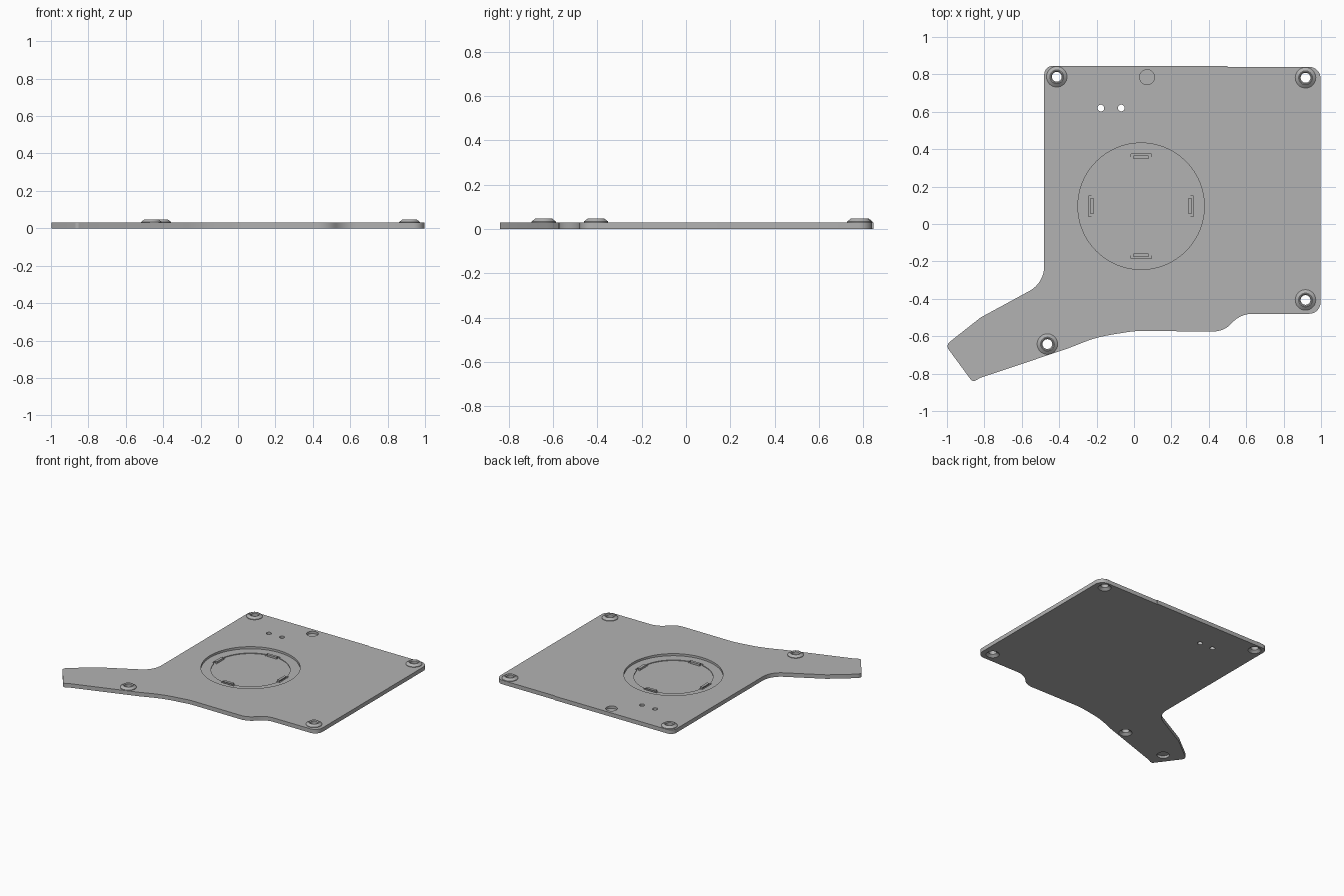
import bpy, bmesh, math
from mathutils import Matrix, Vector

cube = bpy.data.objects.get("Cube")
if cube:
    bpy.data.objects.remove(cube, do_unlink=True)

TOP = 0.03
grey = bpy.data.materials.new("light grey")
grey.use_nodes = True
grey.diffuse_color = (0.45, 0.45, 0.45, 1)
grey.node_tree.nodes["Principled BSDF"].inputs["Base Color"].default_value = (0.45, 0.45, 0.45, 1)


def make(name, bm):
    bmesh.ops.recalc_face_normals(bm, faces=bm.faces)
    mesh = bpy.data.meshes.new(name)
    bm.to_mesh(mesh)
    bm.free()
    mesh.materials.append(grey)
    obj = bpy.data.objects.new(name, mesh)
    bpy.context.collection.objects.link(obj)
    return obj


def activate(obj):
    bpy.ops.object.select_all(action='DESELECT')
    obj.select_set(True)
    bpy.context.view_layer.objects.active = obj


def smooth(obj):
    activate(obj)
    bpy.ops.object.shade_smooth_by_angle(angle=math.radians(30))


def frustum(name, x, y, z0, z1, r0, r1, sides=48):
    bm = bmesh.new()
    bmesh.ops.create_cone(bm, cap_ends=True, segments=sides, radius1=r0, radius2=r1, depth=z1 - z0,
                          matrix=Matrix.Translation((x, y, (z0 + z1) / 2)))
    return make(name, bm)


def box(name, x, y, z0, z1, sx, sy):
    bm = bmesh.new()
    bmesh.ops.create_cube(bm, size=1, matrix=Matrix.Translation((x, y, (z0 + z1) / 2))
                          @ Matrix.Diagonal((sx, sy, z1 - z0, 1)))
    return make(name, bm)


def cut(target, cutter):
    cutter.hide_render = True
    mod = target.modifiers.new("cut", 'BOOLEAN')
    mod.operation, mod.solver, mod.object = 'DIFFERENCE', 'EXACT', cutter
    activate(target)
    bpy.ops.object.modifier_apply(modifier=mod.name)
    bpy.data.objects.remove(cutter, do_unlink=True)


# Plate outline: x, y and corner rounding radius
outline = [(-0.48, 0.845, 0.045), (0.5, 0.845, 0), (0.5, 0.84, 0), (0.997, 0.84, 0.06),
           (0.997, -0.48, 0.06), (0.57, -0.48, 0.17), (0.48, -0.575, 0.13), (0.0, -0.572, 0.5),
           (-0.2, -0.605, 0.7), (-0.355, -0.666, 0), (-0.82, -0.822, 0), (-0.863, -0.845, 0.02),
           (-1.008, -0.648, 0.03), (-0.82, -0.50, 0.1), (-0.48, -0.315, 0.15)]


def rounded(points, steps=8):
    result = []
    for i, (x, y, r) in enumerate(points):
        p = Vector((x, y))
        a = Vector(points[i - 1][:2]) - p
        b = Vector(points[(i + 1) % len(points)][:2]) - p
        if r == 0:
            result.append(p)
            continue
        half = a.angle(b) / 2
        reach = min(r / math.tan(half), a.length * 0.49, b.length * 0.49)
        pa, pb = p + a.normalized() * reach, p + b.normalized() * reach
        centre = p + (a.normalized() + b.normalized()).normalized() * reach / math.cos(half)
        rad = (pa - centre).length
        for k in range(steps + 1):
            d = (pa - centre).normalized().slerp((pb - centre).normalized(), k / steps)
            result.append(centre + d * rad)
    return result


bm = bmesh.new()
face = bm.faces.new([bm.verts.new((p.x, p.y, 0)) for p in rounded(outline)])
extruded = bmesh.ops.extrude_face_region(bm, geom=[face])
bmesh.ops.translate(bm, vec=(0, 0, TOP), verts=[v for v in extruded["geom"] if isinstance(v, bmesh.types.BMVert)])
plate = make("base_plate", bm)

# Round stepped recess with four clip pockets
CX, CY, FLOOR = 0.038, 0.095, 0.014
cut(plate, frustum("recess_cutter", CX, CY, FLOOR, 0.1, 0.338, 0.338, 96))
cut(plate, frustum("inner_cutter", CX, CY, 0.009, 0.1, 0.27, 0.27, 96))
for i in range(4):
    dx, dy = round(math.cos(i * math.pi / 2)), round(math.sin(i * math.pi / 2))
    sx, sy = (0.03, 0.11) if dx else (0.11, 0.03)
    cut(plate, box("pocket_cutter", CX + dx * 0.265, CY + dy * 0.265, 0.005, 0.1, sx, sy))
    # Raised spring clip: a post with a small lip
    sx, sy = (0.012, 0.08) if dx else (0.08, 0.012)
    box("clip_post_%d" % i, CX + dx * 0.258, CY + dy * 0.258, 0.004, 0.022, sx, sy)
    box("clip_lip_%d" % i, CX + dx * 0.266, CY + dy * 0.266, 0.016, 0.022, sx, sy)

# Magnet pockets: one on top, one under the arm
cut(plate, frustum("top_pocket_cutter", 0.07, 0.785, 0.012, 0.1, 0.04, 0.04))
cut(plate, frustum("arm_pocket_cutter", -0.855, -0.71, -0.1, 0.018, 0.042, 0.042))

# Two small through holes
for x in (-0.177, -0.068):
    cut(plate, frustum("hole_cutter", x, 0.62, -0.1, 0.1, 0.018, 0.018, 24))

# Screw bosses with through holes, countersunk underneath
profile = [(0.026, TOP), (0.055, TOP), (0.055, 0.034), (0.037, 0.048), (0.032, 0.048), (0.026, 0.042)]
for i, (x, y) in enumerate([(-0.413, 0.787), (0.917, 0.782), (0.917, -0.406), (-0.463, -0.642)]):
    cut(plate, frustum("screw_cutter", x, y, -0.1, 0.1, 0.026, 0.026, 32))
    cut(plate, frustum("sink_cutter", x, y, -0.004, 0.016, 0.05, 0.026, 32))
    bm = bmesh.new()
    ring = [bm.verts.new((r, 0, z)) for r, z in profile]
    edges = [bm.edges.new((ring[k - 1], ring[k])) for k in range(len(ring))]
    bmesh.ops.spin(bm, geom=ring + edges, cent=(0, 0, 0), axis=(0, 0, 1), angle=math.tau, steps=32)
    bmesh.ops.remove_doubles(bm, verts=bm.verts, dist=0.0001)
    boss = make("screw_boss_%d" % i, bm)
    boss.location = (x, y, 0)
    smooth(boss)

smooth(plate)
